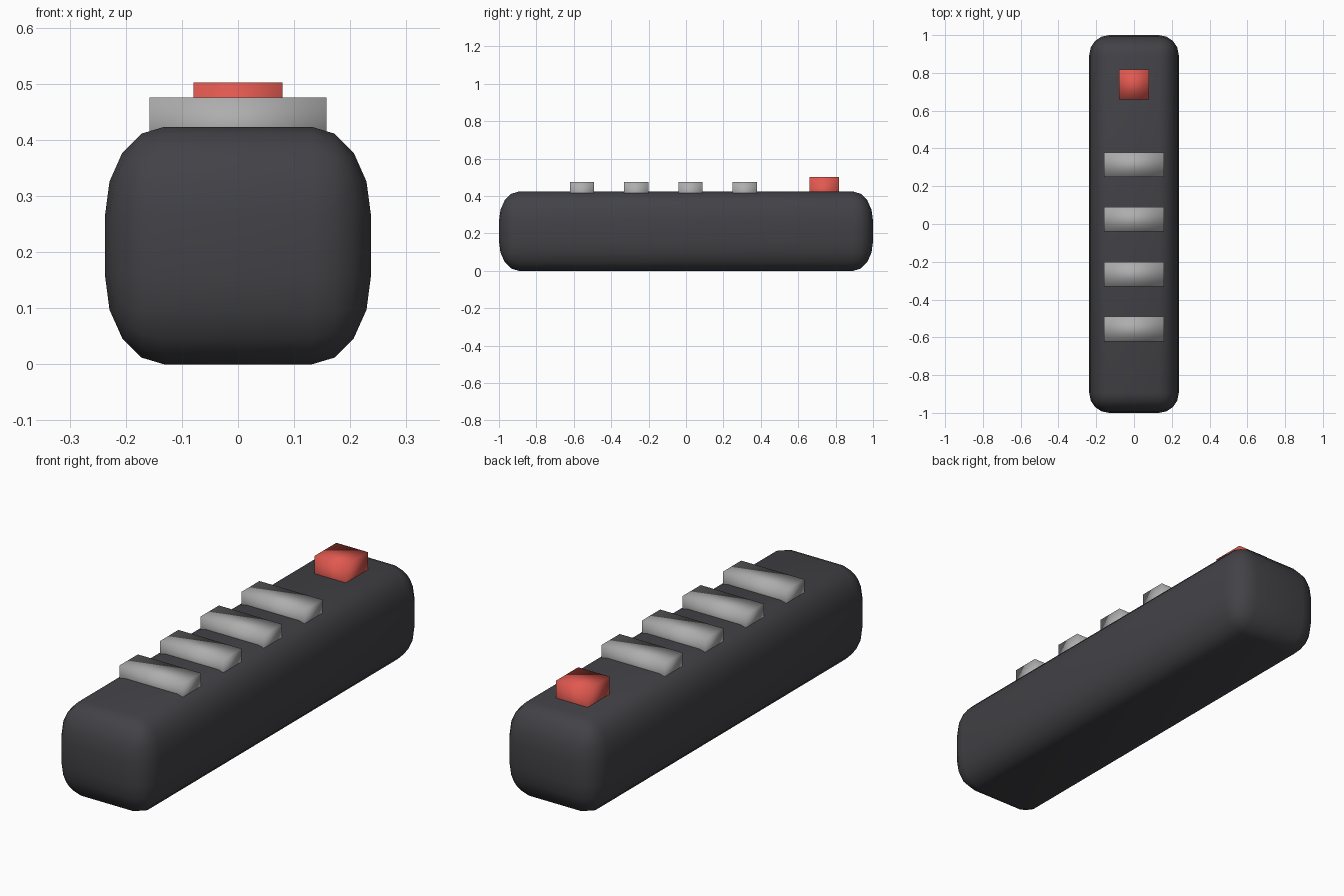
import bpy, bmesh
from mathutils import Matrix, Vector

default = bpy.data.objects.get("Cube")
if default:
    bpy.data.objects.remove(default, do_unlink=True)

BODY_TOP = 0.423
STRETCH = 1.5          # vertical stretch of the body's rounded edges
BUTTON_PITCH = 0.29


def material(name, rgb):
    mat = bpy.data.materials.new(name)
    mat.use_nodes = True
    color = (*rgb, 1)
    mat.diffuse_color = color
    mat.node_tree.nodes["Principled BSDF"].inputs["Base Color"].default_value = color
    return mat


def smooth_box(name, size, center, mat=None, bevel=0, stretch=1):
    """Smooth-shaded box, optionally rounded and then stretched upward."""
    bm = bmesh.new()
    bmesh.ops.create_cube(bm, size=1, matrix=Matrix.Diagonal((*size, 1)))
    if bevel:
        bmesh.ops.bevel(bm, geom=bm.edges[:], offset=bevel, segments=4,
                        profile=0.5, affect='EDGES')
    bmesh.ops.scale(bm, vec=Vector((1, 1, stretch)), verts=bm.verts[:])
    for face in bm.faces:
        face.smooth = True
    mesh = bpy.data.meshes.new(name)
    bm.to_mesh(mesh)
    bm.free()
    if mat:
        mesh.materials.append(mat)
    obj = bpy.data.objects.new(name, mesh)
    obj.location = center
    bpy.context.collection.objects.link(obj)
    return obj


charcoal = material("charcoal_plastic", (0.055, 0.055, 0.063))
red = material("red_plastic", (0.75, 0.1, 0.08))
grey = material("grey_plastic", (0.42, 0.42, 0.42))

# Rounded handset body
smooth_box("body", (0.474, 2, BODY_TOP / STRETCH), (0, 0, BODY_TOP / 2),
           charcoal, bevel=0.105, stretch=STRETCH)

# Row of wide buttons, half sunk into the top
for i in range(4):
    smooth_box(f"button_{i + 1}", (0.316, 0.13, 0.104),
               (0, -0.556 + i * BUTTON_PITCH, BODY_TOP), grey)

# Power button near the back end
smooth_box("power_button", (0.158, 0.158, 0.158), (0, 0.738, BODY_TOP), red)
